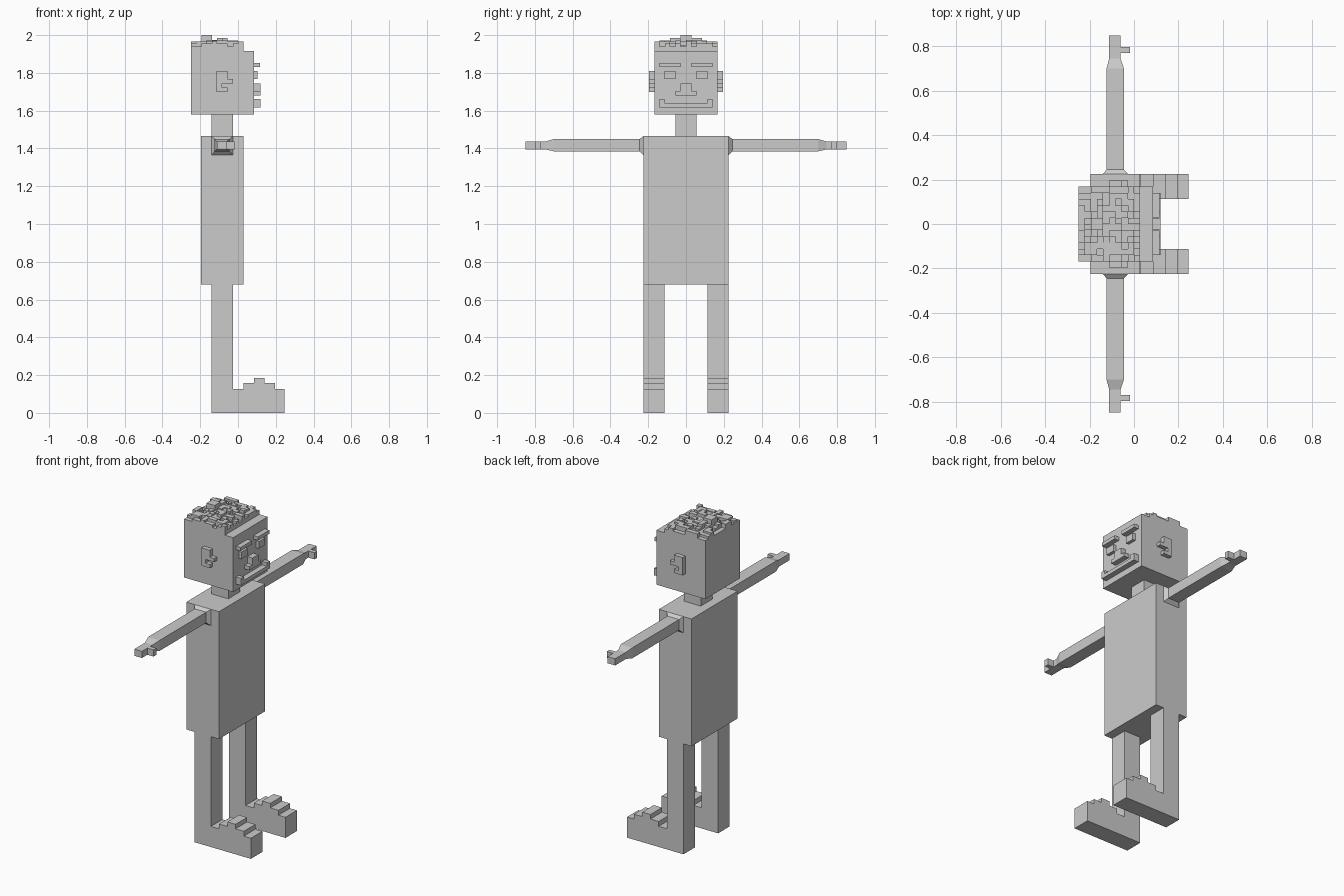
import bpy, bmesh, random
from mathutils import Vector

if "Cube" in bpy.data.objects:
    bpy.data.objects.remove(bpy.data.objects["Cube"])

random.seed(4)


def finish(name, bm):
    bmesh.ops.remove_doubles(bm, verts=bm.verts, dist=1e-5)
    bmesh.ops.recalc_face_normals(bm, faces=bm.faces)
    me = bpy.data.meshes.new(name)
    bm.to_mesh(me)
    bm.free()
    ob = bpy.data.objects.new(name, me)
    bpy.context.collection.objects.link(ob)
    return ob


def box(name, x, y, z):
    bm = bmesh.new()
    bmesh.ops.create_cube(bm, size=1)
    for v in bm.verts:
        v.co = [(r[0] + r[1]) / 2 + c * (r[1] - r[0]) for r, c in zip((x, y, z), v.co)]
    return finish(name, bm)


def prism(name, pts, axis, a, b):
    """Extrude a profile: axis 'y' takes (x, z) points, axis 'x' takes (y, z) points."""
    bm = bmesh.new()
    at = (lambda p: (p[0], a, p[1])) if axis == 'y' else (lambda p: (a, p[0], p[1]))
    face = bm.faces.new([bm.verts.new(at(p)) for p in pts])
    ext = bmesh.ops.extrude_face_region(bm, geom=[face])['geom']
    move = Vector((0, b - a, 0)) if axis == 'y' else Vector((b - a, 0, 0))
    bmesh.ops.translate(bm, verts=[v for v in ext if isinstance(v, bmesh.types.BMVert)], vec=move)
    return finish(name, bm)


def loft(name, rings):
    """Rectangular rings (y, x0, x1, z0, z1) joined along y."""
    bm = bmesh.new()
    loops = [[bm.verts.new((x, y, z)) for x, z in ((x0, z0), (x1, z0), (x1, z1), (x0, z1))]
             for y, x0, x1, z0, z1 in rings]
    for p, q in zip(loops, loops[1:]):
        for i in range(4):
            j = (i + 1) % 4
            bm.faces.new((p[i], p[j], q[j], q[i]))
    bm.faces.new(loops[0])
    bm.faces.new(loops[-1])
    return finish(name, bm)


# Torso, neck and head
box("torso", (-.195, .028), (-.225, .225), (.68, 1.465))
box("neck", (-.14, -.027), (-.056, .056), (1.465, 1.58))
box("head", (-.25, .085), (-.168, .168), (1.58, 1.915))

# Profiles used on both sides
leg = [(-.14, 0), (.245, 0), (.245, .127), (.197, .127), (.197, .157), (.141, .157),
       (.141, .185), (.085, .185), (.085, .157), (.029, .157), (.029, .127),
       (-.027, .127), (-.027, .68), (-.14, .68)]
ear = [(-.113, 1.70), (-.055, 1.70), (-.055, 1.722), (-.084, 1.722), (-.084, 1.745),
       (-.026, 1.745), (-.026, 1.767), (-.055, 1.767), (-.055, 1.81), (-.113, 1.81)]

for side, s in (("left", 1), ("right", -1)):
    # Leg with stepped foot, and ear
    prism(side + "_leg", leg, 'y', s * .113, s * .225)
    prism(side + "_ear", ear, 'y', s * .168, s * .195)
    # Arm: flared shoulder, sleeve, tapered wrist, hand
    loft(side + "_arm", [(s * .225, -.14, -.027, 1.365, 1.465),
                         (s * .245, -.124, -.045, 1.385, 1.45),
                         (s * .70, -.124, -.045, 1.385, 1.45),
                         (s * .745, -.112, -.06, 1.395, 1.436),
                         (s * .85, -.112, -.06, 1.395, 1.436)])
    box(side + "_thumb", (-.06, -.018), sorted((s * .77, s * .797)), (1.395, 1.436))
    # Eyebrow and eye
    box(side + "_eyebrow", (.085, .116), sorted((s * .03, s * .14)), (1.83, 1.852))
    box(side + "_eye", (.085, .104), sorted((s * .056, s * .113)), (1.767, 1.81))

# Nose and mouth
prism("nose", [(-.056, 1.68), (.056, 1.68), (.056, 1.703), (.028, 1.703), (.028, 1.745),
               (-.028, 1.745), (-.028, 1.703), (-.056, 1.703)], 'x', .085, .119)
prism("mouth", [(-.14, 1.618), (.14, 1.618), (.14, 1.662), (.113, 1.662), (.113, 1.64),
                (-.113, 1.64), (-.113, 1.662), (-.14, 1.662)], 'x', .085, .119)

# Hair: a blocky height field, rising to a crest towards the back
NX, NY, BASE = 10, 12, 1.915
DX, DY = .278 / NX, .336 / NY


def hair_height(i, j):
    if i in (2, 3) and j in (5, 6):
        return 2.0
    edge = min(i, NX - 1 - i, j, NY - 1 - j)
    if edge == 0:
        return random.choice((1.94, 1.94, 1.955, 1.967))
    if edge < 3:
        return random.choice((1.945, 1.955, 1.967, 1.972))
    return random.choice((1.967, 1.975, 1.985))


height = {(i, j): hair_height(i, j) for i in range(NX) for j in range(NY)}
bm = bmesh.new()


def quad(*pts):
    bm.faces.new([bm.verts.new(p) for p in pts])


for (i, j), h in height.items():
    x0, y0 = -.25 + i * DX, -.168 + j * DY
    x1, y1 = x0 + DX, y0 + DY
    quad((x0, y0, h), (x1, y0, h), (x1, y1, h), (x0, y1, h))
    for di, dj, a, b in ((1, 0, (x1, y0), (x1, y1)), (-1, 0, (x0, y1), (x0, y0)),
                         (0, 1, (x1, y1), (x0, y1)), (0, -1, (x0, y0), (x1, y0))):
        low = height.get((i + di, j + dj), BASE)
        if low < h:
            quad((*a, low), (*b, low), (*b, h), (*a, h))
me = bpy.data.meshes.new("hair")
bm.to_mesh(me)
bm.free()
bpy.context.collection.objects.link(bpy.data.objects.new("hair", me))
